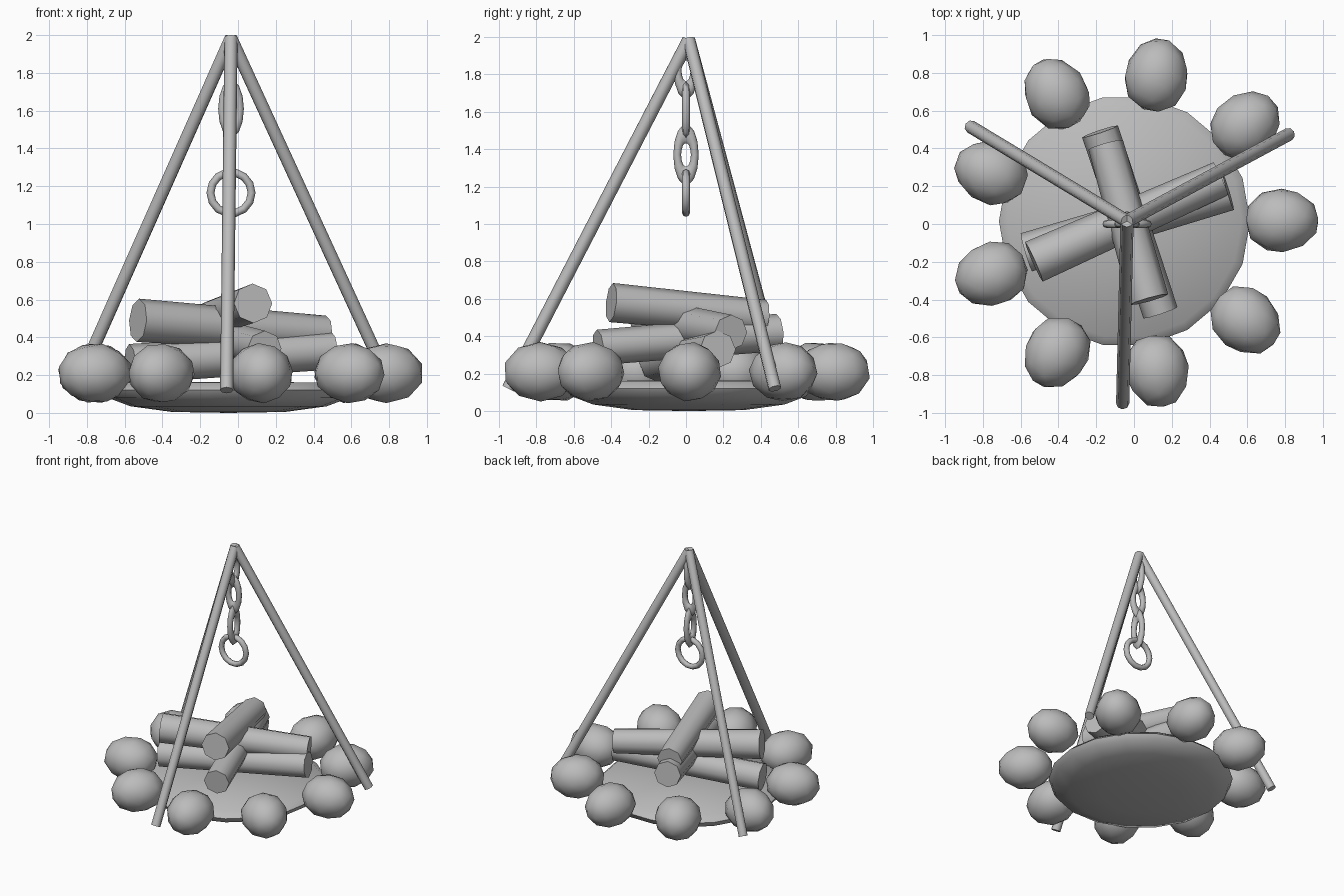
import bpy, bmesh, math, random
from mathutils import Vector, Matrix

random.seed(4)
cube = bpy.data.objects.get("Cube")
if cube:
    bpy.data.objects.remove(cube, do_unlink=True)

grey = bpy.data.materials.new("plain_grey")
grey.use_nodes = True
tone = (0.5, 0.5, 0.5, 1)
grey.diffuse_color = tone
grey.node_tree.nodes["Principled BSDF"].inputs["Base Color"].default_value = tone


def finish(obj, name, angle=50):
    obj.name = obj.data.name = name
    obj.data.materials.append(grey)
    bpy.ops.object.select_all(action='DESELECT')
    obj.select_set(True)
    bpy.context.view_layer.objects.active = obj
    bpy.ops.object.shade_smooth_by_angle(angle=math.radians(angle))
    return obj


def from_bmesh(bm, name, angle=50):
    bmesh.ops.recalc_face_normals(bm, faces=bm.faces)
    mesh = bpy.data.meshes.new(name)
    bm.to_mesh(mesh)
    bm.free()
    obj = bpy.data.objects.new(name, mesh)
    bpy.context.collection.objects.link(obj)
    return finish(obj, name, angle)


def rod(name, start, end, r_start, r_end, sides=8):
    start, end = Vector(start), Vector(end)
    axis = end - start
    bm = bmesh.new()
    bmesh.ops.create_cone(bm, cap_ends=True, segments=sides, radius1=r_start,
                          radius2=r_end, depth=axis.length)
    turn = axis.to_track_quat('Z', 'Y').to_matrix().to_4x4()
    bm.transform(Matrix.Translation((start + end) / 2) @ turn)
    return from_bmesh(bm, name)


# Shallow dish under the fire
profile = [(0, 0), (0.3, 0.005), (0.52, 0.035), (0.64, 0.08),
           (0.665, 0.12), (0.62, 0.16), (0, 0.165)]
bm = bmesh.new()
verts = [bm.verts.new((r, 0, z)) for r, z in profile]
edges = [bm.edges.new(pair) for pair in zip(verts, verts[1:])]
bmesh.ops.spin(bm, geom=verts + edges, axis=(0, 0, 1), cent=(0, 0, 0),
               angle=math.tau, steps=18)
bmesh.ops.remove_doubles(bm, verts=bm.verts, dist=0.001)
bm.transform(Matrix.Translation((-0.05, 0.015, 0)))
from_bmesh(bm, "fire_dish")

# Ring of rounded stones
for i in range(9):
    a = math.radians(1 + 39.8 * i)
    bm = bmesh.new()
    bmesh.ops.create_icosphere(bm, subdivisions=2, radius=1)
    bm.transform(Matrix.Rotation(random.uniform(0, 6), 4, 'X'))
    for v in bm.verts:
        v.co.y *= 1 - 0.08 * v.co.x
    bm.transform(Matrix.Translation((0.795 * math.cos(a) - 0.01,
                                     0.795 * math.sin(a) + 0.005, 0.21))
                 @ Matrix.Rotation(a, 4, 'Z')
                 @ Matrix.Diagonal((0.2, 0.17, 0.16, 1)))
    from_bmesh(bm, f"stone_{i + 1}", 60)

# Stacked logs
rod("lower_side_log", (-0.57, -0.15, 0.26), (0.5, 0.17, 0.33), 0.105, 0.1)
rod("lower_cross_log", (0.14, -0.47, 0.34), (-0.18, 0.49, 0.42), 0.095, 0.1)
rod("upper_side_log", (-0.53, -0.2, 0.49), (0.46, 0.24, 0.42), 0.115, 0.095)
rod("upper_cross_log", (0.08, -0.4, 0.58), (-0.15, 0.42, 0.5), 0.105, 0.095)

# Tripod legs
apex = (-0.037, 0.015, 1.985)
for name, foot in (("front_leg", (-0.06, -0.95, 0.12)),
                   ("left_leg", (0.82, 0.475, 0.12)),
                   ("right_leg", (-0.865, 0.515, 0.12))):
    rod(name, foot, apex, 0.035, 0.035)


# Hanging chain and end ring
def link(name, z, half_width, half_height, turn):
    bpy.ops.mesh.primitive_torus_add(major_segments=14, minor_segments=8,
                                     major_radius=half_width - 0.021,
                                     minor_radius=0.021)
    obj = bpy.context.object
    stretch = half_height / half_width
    obj.data.transform(Matrix.Translation((-0.037, 0, z))
                       @ Matrix.Rotation(turn, 4, 'Z')
                       @ Matrix.Rotation(math.pi / 2, 4, 'X')
                       @ Matrix.Diagonal((1, stretch, 1, 1)))
    finish(obj, name, 60)


link("hanging_ring", 1.165, 0.13, 0.13, 0)
link("lower_chain_link", 1.37, 0.068, 0.165, math.pi / 2)
link("middle_chain_link", 1.61, 0.068, 0.155, 0)
link("upper_chain_link", 1.82, 0.066, 0.155, math.pi / 2)
